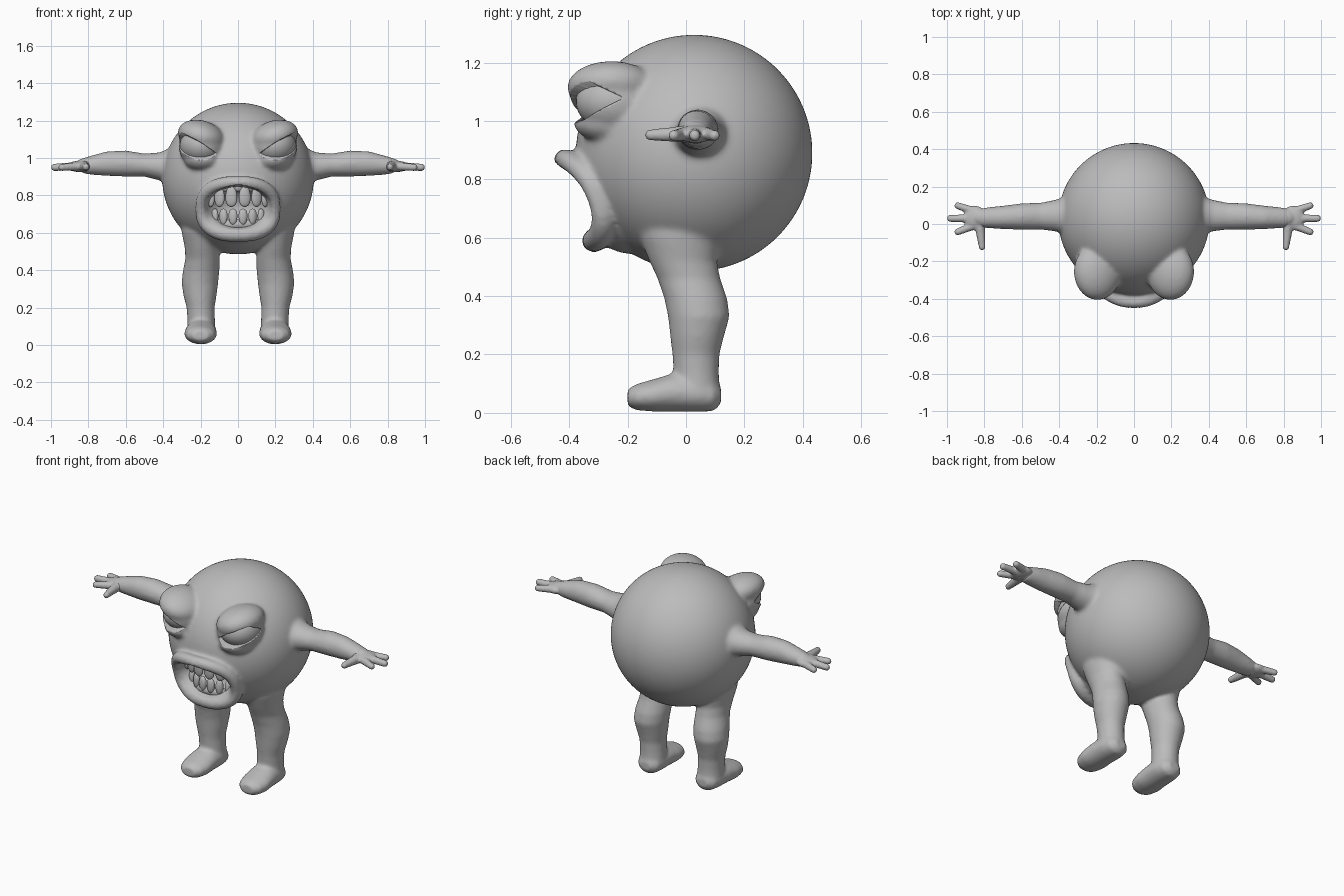
import bpy, bmesh
from math import sin, cos, pi, sqrt, copysign
from mathutils import Vector, Matrix

cube = bpy.data.objects.get("Cube")
if cube:
    bpy.data.objects.remove(cube)

grey = bpy.data.materials.new("clay_grey")
grey.use_nodes = True
grey.diffuse_color = (0.5, 0.5, 0.5, 1)
grey.node_tree.nodes["Principled BSDF"].inputs["Base Color"].default_value = (0.5, 0.5, 0.5, 1)
SIDES = ((-1, "right"), (1, "left"))


# ---- helpers ----
def ball(bm, c, r, rot=Matrix(), n=32):
    m = Matrix.Translation(c) @ rot.to_4x4() @ Matrix.Diagonal((*r, 1))
    bmesh.ops.create_uvsphere(bm, u_segments=n, v_segments=n * 2 // 3, radius=1, matrix=m)


def loft(bm, rows, axis, side, n=24):
    """Skin elliptical rings; each row is (position, centre a, centre b, radius a, radius b)."""
    rings = []
    for p, ca, cb, ra, rb in rows:
        ring = []
        for i in range(n):
            a = 2 * pi * i / n
            co = [ca + ra * cos(a), cb + rb * sin(a)]
            co.insert(axis, p)
            ring.append(bm.verts.new((side * co[0], co[1], co[2])))
        rings.append(ring)
    for lo, hi in zip(rings, rings[1:]):
        for i in range(n):
            bm.faces.new((lo[i], lo[(i + 1) % n], hi[(i + 1) % n], hi[i]))
    bm.faces.new(rings[0][::-1])
    bm.faces.new(rings[-1])


def finger(bm, a, b, ra, rb, side):
    """Chain of balls running from a to b."""
    for i in range(9):
        t = i / 8
        c = Vector(a).lerp(Vector(b), t)
        r = ra + (rb - ra) * t
        ball(bm, (side * c.x, c.y, c.z), (r, r, r), n=12)


def finish(name, bm):
    bmesh.ops.recalc_face_normals(bm, faces=bm.faces[:])
    me = bpy.data.meshes.new(name)
    bm.to_mesh(me)
    bm.free()
    me.materials.append(grey)
    me.polygons.foreach_set("use_smooth", [True] * len(me.polygons))
    ob = bpy.data.objects.new(name, me)
    bpy.context.collection.objects.link(ob)
    return ob


def blend(ob, voxel, steps):
    """Fuse overlapping volumes and soften the joins."""
    m = ob.modifiers.new("fuse", "REMESH")
    m.mode, m.voxel_size, m.use_smooth_shade = "VOXEL", voxel, True
    s = ob.modifiers.new("soften", "SMOOTH")
    s.factor, s.iterations = 0.5, steps


# ---- body: round torso, limbs, brows and lips fused together ----
bm = bmesh.new()
ball(bm, (0, 0.028, 0.89), (0.405, 0.405, 0.405), n=96)
arm = [(0.30, 0.045, 0.955, 0.12, 0.11), (0.38, 0.045, 0.955, 0.098, 0.092),
       (0.42, 0.045, 0.955, 0.085, 0.075), (0.50, 0.042, 0.962, 0.072, 0.062),
       (0.60, 0.04, 0.97, 0.071, 0.070), (0.70, 0.035, 0.97, 0.063, 0.066),
       (0.78, 0.034, 0.962, 0.056, 0.052), (0.83, 0.032, 0.958, 0.05, 0.042)]
leg = [(0.07, 0.195, 0.04, 0.076, 0.076), (0.14, 0.197, 0.035, 0.074, 0.078),
       (0.20, 0.20, 0.034, 0.075, 0.081), (0.26, 0.203, 0.038, 0.088, 0.092),
       (0.33, 0.204, 0.044, 0.098, 0.106), (0.39, 0.198, 0.034, 0.098, 0.108),
       (0.46, 0.19, 0.01, 0.092, 0.108), (0.52, 0.193, -0.01, 0.092, 0.116),
       (0.60, 0.193, -0.02, 0.108, 0.14), (0.68, 0.19, -0.02, 0.115, 0.15)]
foot = [(-0.2, 0.2, 0.052, 0.045, 0.03), (-0.17, 0.2, 0.054, 0.075, 0.045),
        (-0.11, 0.2, 0.06, 0.089, 0.056), (-0.04, 0.198, 0.07, 0.084, 0.067),
        (0.04, 0.196, 0.066, 0.08, 0.063), (0.095, 0.195, 0.06, 0.068, 0.055),
        (0.12, 0.195, 0.06, 0.035, 0.03)]
for s, side in SIDES:
    loft(bm, arm, 0, s)
    loft(bm, leg, 2, s)
    loft(bm, foot, 1, s)
    tilt = Matrix.Rotation(s * -0.3, 4, "Y")
    ball(bm, (s * 0.195, -0.255, 1.115), (0.13, 0.152, 0.085), tilt)    # brow
    ball(bm, (s * 0.19, -0.245, 1.065), (0.128, 0.148, 0.12))           # socket
    ball(bm, (s * 0.185, -0.255, 0.995), (0.105, 0.13, 0.072))          # eye bag
ball(bm, (0, -0.19, 0.725), (0.22, 0.16, 0.18))                         # muzzle
for i in range(56):                                                     # lips
    a = 2 * pi * i / 56
    x = 0.195 * copysign(abs(cos(a)) ** 0.8, cos(a))
    z = 0.14 * copysign(abs(sin(a)) ** 0.8, sin(a))
    r = 0.035 + 0.006 * max(0, -sin(a))
    ball(bm, (x, -0.365 - 0.36 * z + 1.7 * x * x, 0.73 + z), (r, r * 1.1, r), n=12)
body = finish("body", bm)
blend(body, 0.01, 10)

# ---- hands: palm, three fingers and a thumb ----
fused = [body]
for s, side in SIDES:
    bm = bmesh.new()
    ball(bm, (s * 0.80, 0.034, 0.96), (0.07, 0.05, 0.042))
    ball(bm, (s * 0.85, 0.032, 0.955), (0.062, 0.066, 0.03))
    finger(bm, (0.86, 0.07, 0.955), (0.942, 0.098, 0.95), 0.023, 0.019, s)
    finger(bm, (0.87, 0.03, 0.955), (0.981, 0.03, 0.95), 0.024, 0.02, s)
    finger(bm, (0.86, -0.01, 0.955), (0.942, -0.042, 0.95), 0.023, 0.019, s)
    finger(bm, (0.825, 0.0, 0.955), (0.812, -0.122, 0.952), 0.03, 0.019, s)
    hand = finish(side + "_hand", bm)
    blend(hand, 0.007, 3)
    fused.append(hand)

# ---- gums along curved arches ----
for name, z, y0 in (("upper_gum", 0.845, -0.32), ("lower_gum", 0.645, -0.29)):
    bm = bmesh.new()
    for i in range(-12, 13):
        x = 0.013 * i
        ball(bm, (x, y0 + 2.2 * x * x, z), (0.026, 0.024, 0.028), n=12)
    gum = finish(name, bm)
    blend(gum, 0.008, 3)
    fused.append(gum)

# ---- bake the fused shapes ----
graph = bpy.context.evaluated_depsgraph_get()
for ob in fused:
    me = bpy.data.meshes.new_from_object(ob.evaluated_get(graph))
    ob.modifiers.clear()
    ob.data = me
    me.materials.clear()
    me.materials.append(grey)

# ---- press the mouth cavity into the muzzle ----
bm = bmesh.new()
bm.from_mesh(body.data)
mouth = []
for v in bm.verts:
    q = (v.co.x / 0.178) ** 2 + ((v.co.z - 0.735) / 0.115) ** 2
    if q < 1 and v.co.y < -0.1:
        v.co.y = max(v.co.y, -0.36 + 0.15 * sqrt(1 - q))
        mouth.append(v)
for i in range(3):
    bmesh.ops.smooth_vert(bm, verts=mouth, factor=0.5,
                          use_axis_x=True, use_axis_y=True, use_axis_z=True)

# ---- cut slanted eye openings and sink the skin inside them ----
rim = [(0.10, -0.37, 1.015), (0.2, -0.40, 1.085), (0.31, -0.34, 1.14), (0.33, -0.215, 1.08),
       (0.27, -0.36, 1.0), (0.2, -0.39, 0.985), (0.13, -0.38, 1.0)]
for s, side in SIDES:
    apex = Vector((s * 0.195, -0.19, 1.07))
    rays = [Vector((s * x, y, z)) - apex for x, y, z in rim]
    middle = sum(rays, Vector())
    planes = []
    for a, b in zip(rays, rays[1:] + rays[:1]):
        n = a.cross(b).normalized()
        planes.append(n if n.dot(middle) > 0 else -n)
    for n in planes:
        near = [f for f in bm.faces if (f.calc_center_median() - apex).length < 0.27
                and f.calc_center_median().y < -0.16]
        geom = near + list({e for f in near for e in f.edges}) + list({v for f in near for v in f.verts})
        bmesh.ops.bisect_plane(bm, geom=geom, dist=0.0005, plane_co=apex, plane_no=n)
    for v in bm.verts:
        d = v.co - apex
        if d.length < 0.27 and all(n.dot(d) > 0.0006 for n in planes):
            v.co = apex + d * 0.6
bm.to_mesh(body.data)
bm.free()

# ---- eyeballs ----
for s, side in SIDES:
    bm = bmesh.new()
    ball(bm, (s * 0.193, -0.242, 1.068), (0.118, 0.136, 0.105))
    finish(side + "_eyeball", bm)


# ---- teeth along the same arches ----
def tooth_row(name, teeth, z, height, y0, up):
    bm = bmesh.new()
    for s, side in SIDES:
        for x, w in teeth:
            turn = Matrix.Rotation(s * 3.2 * x, 4, "Z")
            m = (Matrix.Translation((s * x, y0 + 2.2 * x * x, z)) @ turn
                 @ Matrix.Diagonal((w, 0.04, height, 1)))
            for v in bmesh.ops.create_cube(bm, size=1, matrix=m)["verts"]:
                if (v.co.z > z) == up:    # narrow the root end
                    v.co.x += (s * x - v.co.x) * 0.3
    sub = finish(name, bm).modifiers.new("round", "SUBSURF")
    sub.levels = sub.render_levels = 3


tooth_row("upper_teeth", ((0.036, 0.088), (0.099, 0.078), (0.146, 0.062)), 0.795, 0.135, -0.335, True)
tooth_row("lower_teeth", ((0.027, 0.066), (0.078, 0.062), (0.124, 0.054), (0.155, 0.04)),
          0.685, 0.105, -0.305, False)
